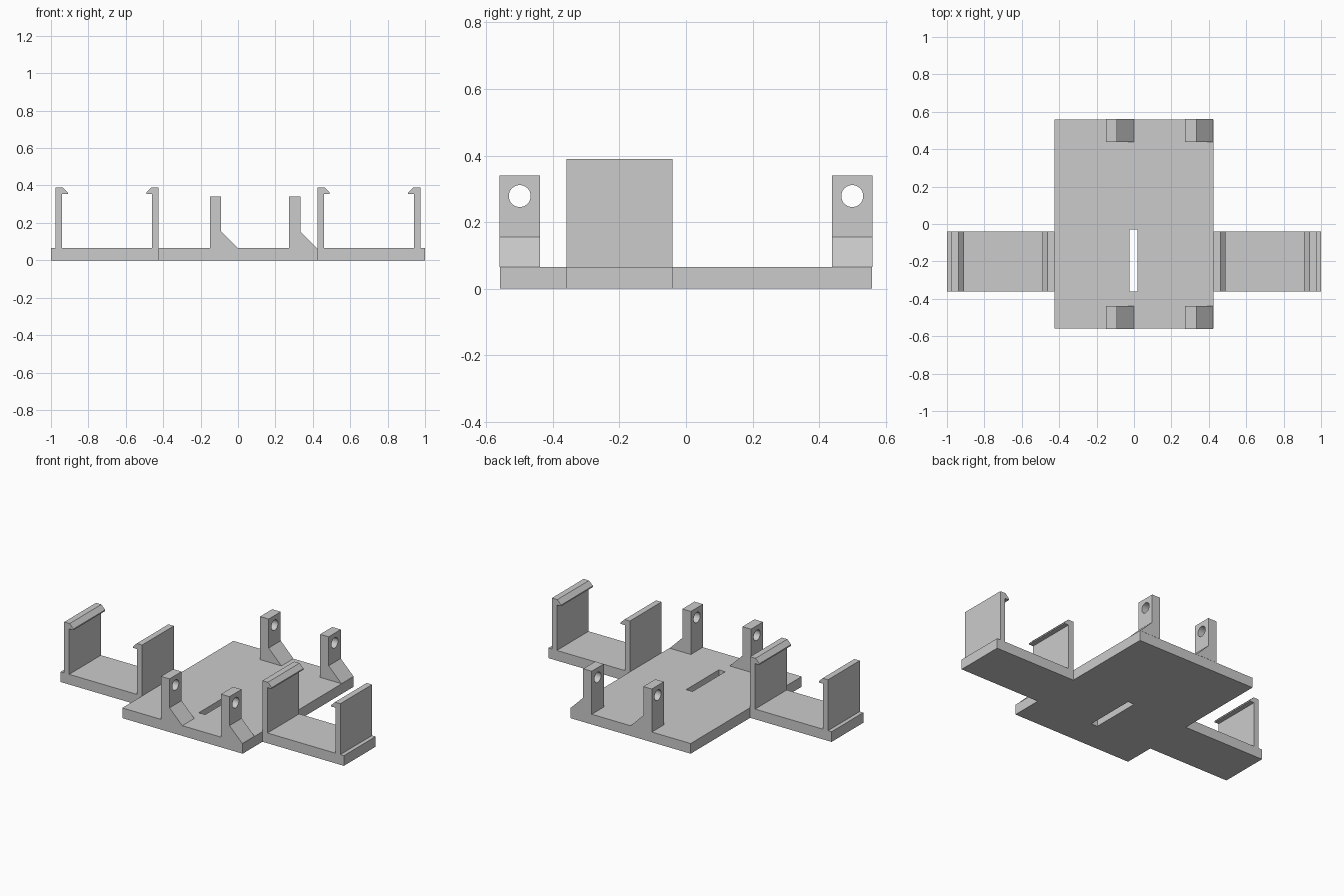
import bpy
import bmesh
from mathutils import Matrix

cube = bpy.data.objects.get("Cube")
if cube:
    bpy.data.objects.remove(cube, do_unlink=True)

grey = bpy.data.materials.new("light grey")
grey.use_nodes = True
colour = (0.6, 0.6, 0.6, 1)
grey.diffuse_color = colour
grey.node_tree.nodes["Principled BSDF"].inputs["Base Color"].default_value = colour

THICK = 0.065
ARM_FRONT, ARM_BACK = -0.36, -0.04


def prism(name, outline, start, end, axis="Y"):
    """Extrude an outline along y (points are x, z) or z (points are x, y)."""
    bm = bmesh.new()
    place = (lambda a, b: (a, start, b)) if axis == "Y" else (lambda a, b: (a, b, start))
    face = bm.faces.new([bm.verts.new(place(a, b)) for a, b in outline])
    extruded = bmesh.ops.extrude_face_region(bm, geom=[face])["geom"]
    depth = end - start
    bmesh.ops.translate(bm, vec=(0, depth, 0) if axis == "Y" else (0, 0, depth),
                        verts=[v for v in extruded if isinstance(v, bmesh.types.BMVert)])
    return finish(name, bm)


def finish(name, bm):
    bmesh.ops.recalc_face_normals(bm, faces=bm.faces)
    mesh = bpy.data.meshes.new(name)
    bm.to_mesh(mesh)
    bm.free()
    mesh.materials.append(grey)
    obj = bpy.data.objects.new(name, mesh)
    bpy.context.collection.objects.link(obj)
    return obj


def cut(obj, cutter):
    cutter.hide_render = True
    mod = obj.modifiers.new("cut", "BOOLEAN")
    mod.operation, mod.solver, mod.object = "DIFFERENCE", "EXACT", cutter
    bpy.context.view_layer.objects.active = obj
    bpy.ops.object.modifier_apply(modifier=mod.name)
    bpy.data.objects.remove(cutter, do_unlink=True)


def rectangle(x0, x1, y0, y1):
    return [(x0, y0), (x1, y0), (x1, y1), (x0, y1)]


# Cross-shaped base plate with a central slot
half = [(0.425, -0.56), (0.425, ARM_FRONT), (1, ARM_FRONT),
        (1, ARM_BACK), (0.425, ARM_BACK), (0.425, 0.56)]
base = prism("base_plate", half + [(-x, y) for x, y in reversed(half)], 0, THICK, "Z")
cut(base, prism("slot_cutter", rectangle(-0.025, 0.02, -0.36, -0.03), -0.1, 0.2, "Z"))

# Hooked clip walls, in facing pairs on each arm
clip = [(0, THICK), (0.035, THICK), (0.035, 0.355), (0.065, 0.355),
        (0.065, 0.363), (0.038, 0.39), (0, 0.39)]
for side, sign in (("left", 1), ("right", -1)):
    for place, x, inward in (("outer", 0.975, -1), ("inner", 0.425, 1)):
        outline = [(sign * (x + inward * a), z) for a, z in clip]
        prism(f"{side}_{place}_clip", outline, ARM_FRONT, ARM_BACK)

# Drilled mounting posts with sloped feet
post = [(0, THICK), (0.15, THICK), (0.06, 0.155), (0.06, 0.34), (0, 0.34)]
for end, y in (("front", -0.5), ("back", 0.5)):
    for side, x in (("left", 0.273), ("right", -0.151)):
        obj = prism(f"{end}_{side}_post", [(x + a, z) for a, z in post], y - 0.061, y + 0.061)
        bm = bmesh.new()
        bmesh.ops.create_cone(bm, cap_ends=True, segments=32, radius1=0.033, radius2=0.033,
                              depth=0.3, matrix=Matrix.Translation((x + 0.03, y, 0.278))
                              @ Matrix.Rotation(1.5707963, 4, "Y"))
        cut(obj, finish("hole_cutter", bm))
